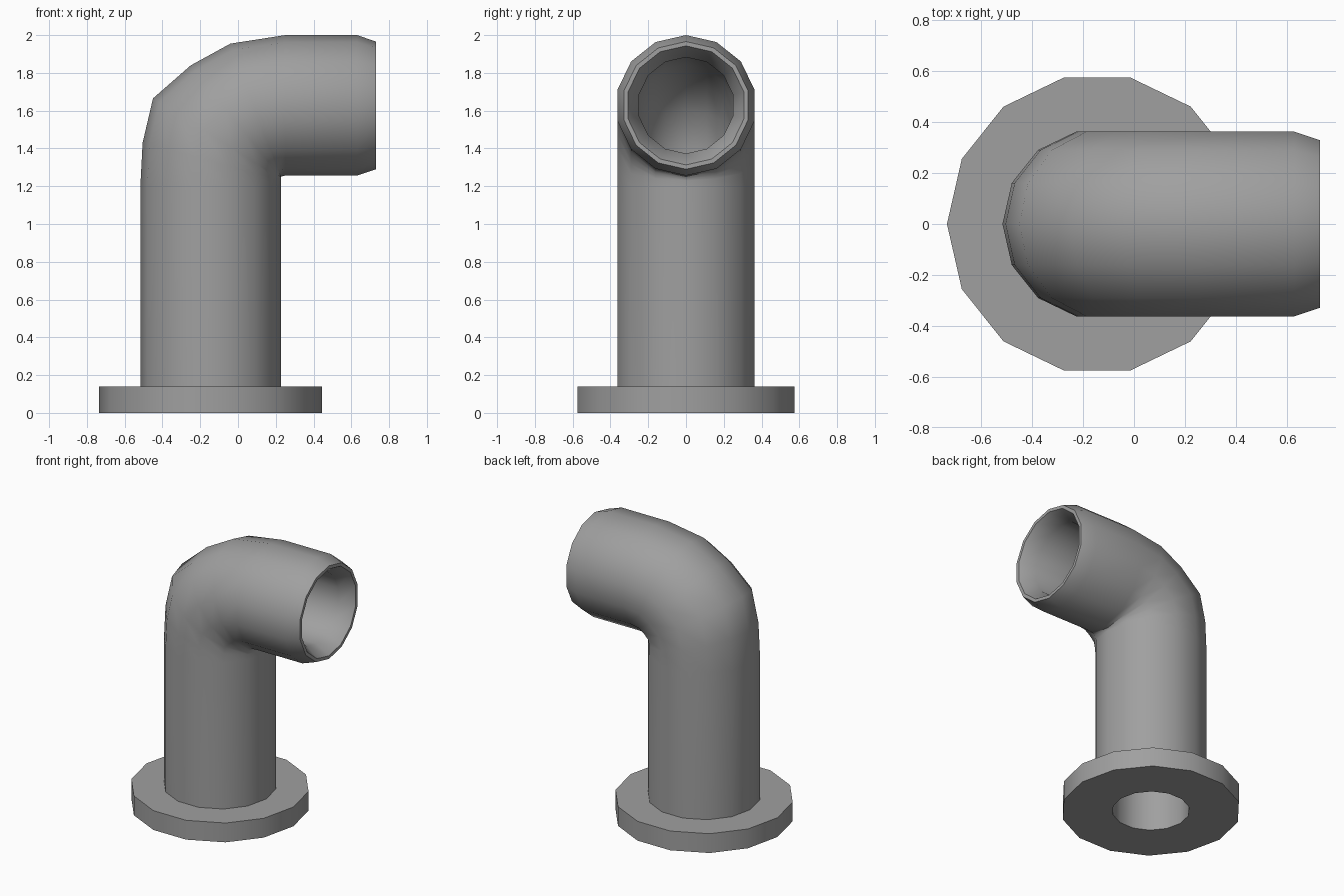
import bpy
import bmesh
from math import sin, cos, pi, radians

cube = bpy.data.objects.get("Cube")
if cube:
    bpy.data.objects.remove(cube)

SIDES = 14
AXIS_X, AXIS_Z = -0.145, 1.628
PIPE, BORE = 0.372, 0.255

grey = bpy.data.materials.new("pipe grey")
grey.use_nodes = True
grey.diffuse_color = (0.35, 0.35, 0.35, 1)
grey.node_tree.nodes["Principled BSDF"].inputs["Base Color"].default_value = grey.diffuse_color


def upright(r, z):
    """Ring around the vertical axis: outer-bend point, inner-bend point, y radius."""
    return (AXIS_X - r, z), (AXIS_X + r, z), r


def sideways(r, x):
    """Ring around the horizontal axis."""
    return (x, AXIS_Z + r), (x, AXIS_Z - r), r


def shrink(ring):
    """Bore ring sharing the centre of an outer ring."""
    (ox, oz), (ix, iz), r = ring
    cx, cz, s = (ox + ix) / 2, (oz + iz) / 2, BORE / PIPE
    return ((cx + (ox - cx) * s, cz + (oz - cz) * s),
            (cx + (ix - cx) * s, cz + (iz - cz) * s), r * s)


def loft(name, rings):
    bm = bmesh.new()
    loops = []
    for (ox, oz), (ix, iz), r in rings:
        cx, cz = (ox + ix) / 2, (oz + iz) / 2
        loops.append([bm.verts.new((cx + (ox - cx) * cos(t), r * sin(t), cz + (oz - cz) * cos(t)))
                      for t in (2 * pi * k / SIDES for k in range(SIDES))])
    for a, b in zip(loops, loops[1:]):
        for k in range(SIDES):
            n = (k + 1) % SIDES
            bm.faces.new((a[k], b[k], b[n], a[n]))
    mesh = bpy.data.meshes.new(name)
    bm.to_mesh(mesh)
    bm.free()
    mesh.materials.append(grey)
    ob = bpy.data.objects.new(name, mesh)
    bpy.context.collection.objects.link(ob)
    bpy.ops.object.select_all(action='DESELECT')
    ob.select_set(True)
    bpy.context.view_layer.objects.active = ob
    bpy.ops.object.shade_smooth_by_angle(angle=radians(40))
    return ob


# Base flange with a hole through its underside
loft("base_flange", [upright(BORE, 0), upright(0.59, 0), upright(0.59, 0.14), upright(PIPE, 0.14)])

# Elbow rings pivot on the tight inner corner
bend_outer = [(-0.505, 1.43), (-0.45, 1.665), (-0.25, 1.84), (-0.04, 1.955)]
bend = [upright(PIPE, 1.2)]
bend += [(p, (0.227, 1.23 + 0.007 * i), PIPE) for i, p in enumerate(bend_outer)]
bend.append(sideways(PIPE, 0.25))

# Elbow pipe: outer skin, tapered mouth, flared lip, then the bore back down
outer = [upright(PIPE, 0.14)] + bend + [sideways(PIPE, 0.63)]
mouth = [sideways(0.338, 0.73), sideways(0.315, 0.73), sideways(BORE, 0.63)]
bore = [shrink(ring) for ring in reversed(bend)] + [upright(BORE, 0)]
loft("elbow_pipe", outer + mouth + bore)
